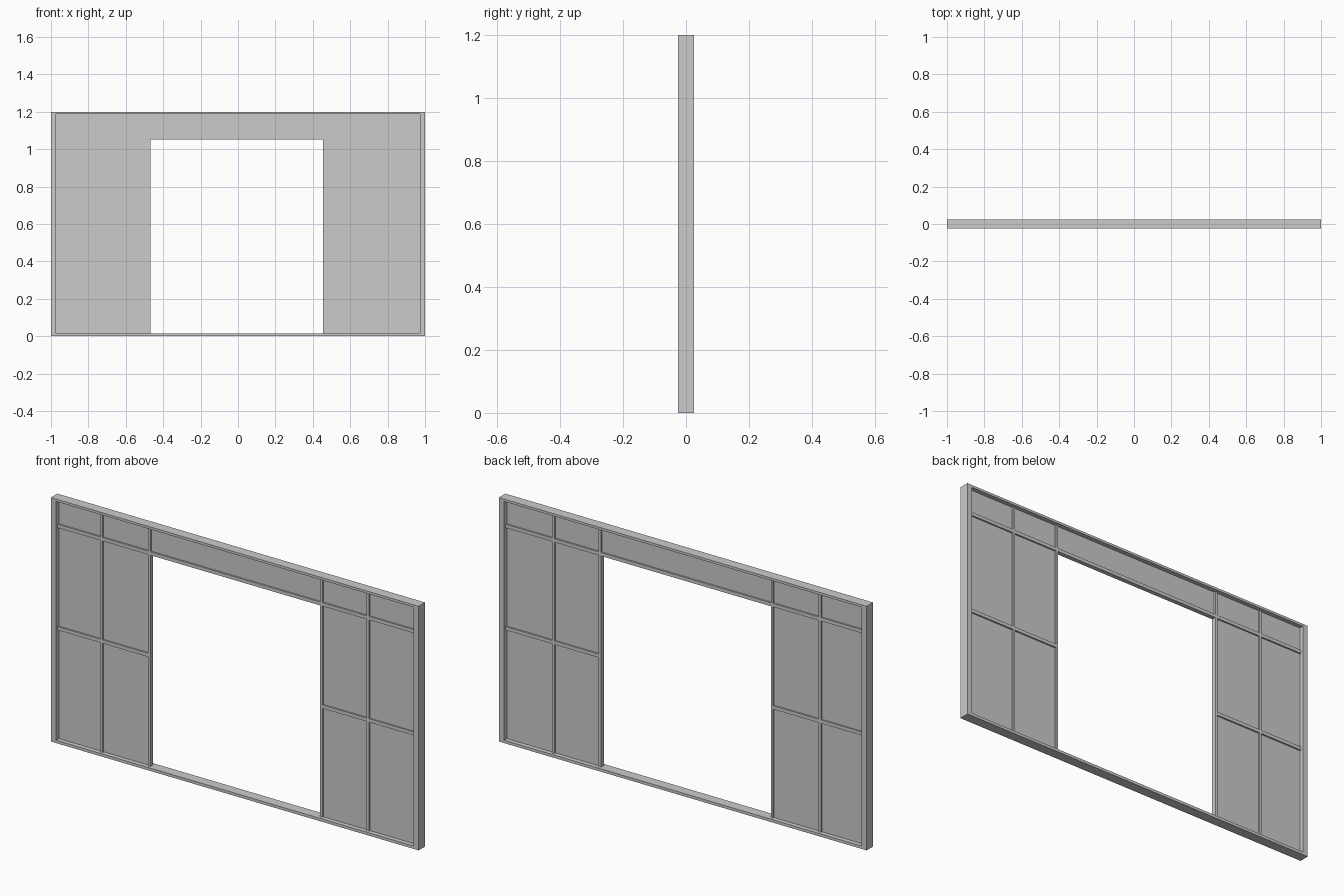
import bpy, bmesh
from mathutils import Matrix, Vector

if "Cube" in bpy.data.objects:
    bpy.data.objects.remove(bpy.data.objects["Cube"])


def box(name, x0, x1, z0, z1, depth):
    """Box spanning x0..x1 and z0..z1, centred on y = 0."""
    bm = bmesh.new()
    bmesh.ops.create_cube(bm, size=1.0)
    size = Matrix.Diagonal((x1 - x0, depth, z1 - z0, 1))
    place = Matrix.Translation(Vector(((x0 + x1) / 2, 0, (z0 + z1) / 2)))
    bm.transform(place @ size)
    me = bpy.data.meshes.new(name)
    bm.to_mesh(me)
    bm.free()
    ob = bpy.data.objects.new(name, me)
    bpy.context.collection.objects.link(ob)
    return ob


FRAME, BAR, PANEL = 0.05, 0.022, 0.006      # depths
IN_X, IN_B, IN_T = 0.973, 0.014, 1.188      # inside of outer frame
HALF = 0.006                                # half width of a mullion
HEADER, MID, BAR_H = 1.053, 0.55, 0.017     # bar heights
mullions = [-0.735, -0.475, 0.461, 0.714]

# Outer frame
box("left_post", -1, -IN_X, 0, 1.2, FRAME)
box("right_post", IN_X, 1, 0, 1.2, FRAME)
box("bottom_sill", -IN_X, IN_X, 0, IN_B, FRAME)
box("top_rail", -IN_X, IN_X, IN_T, 1.2, FRAME)

# Vertical mullions
for x in mullions:
    box("mullion", x - HALF, x + HALF, IN_B, IN_T, BAR)

# Bays between uprights: thin panels and horizontal bars, middle bay open
lefts = [-IN_X] + [x + HALF for x in mullions]
rights = [x - HALF for x in mullions] + [IN_X]
for i, (x0, x1) in enumerate(zip(lefts, rights)):
    box("upper_panel", x0, x1, HEADER + BAR_H, IN_T, PANEL)
    box("header_bar", x0, x1, HEADER, HEADER + BAR_H, BAR)
    if i != 2:
        box("middle_panel", x0, x1, MID + BAR_H, HEADER, PANEL)
        box("middle_bar", x0, x1, MID, MID + BAR_H, BAR)
        box("lower_panel", x0, x1, IN_B, MID, PANEL)
